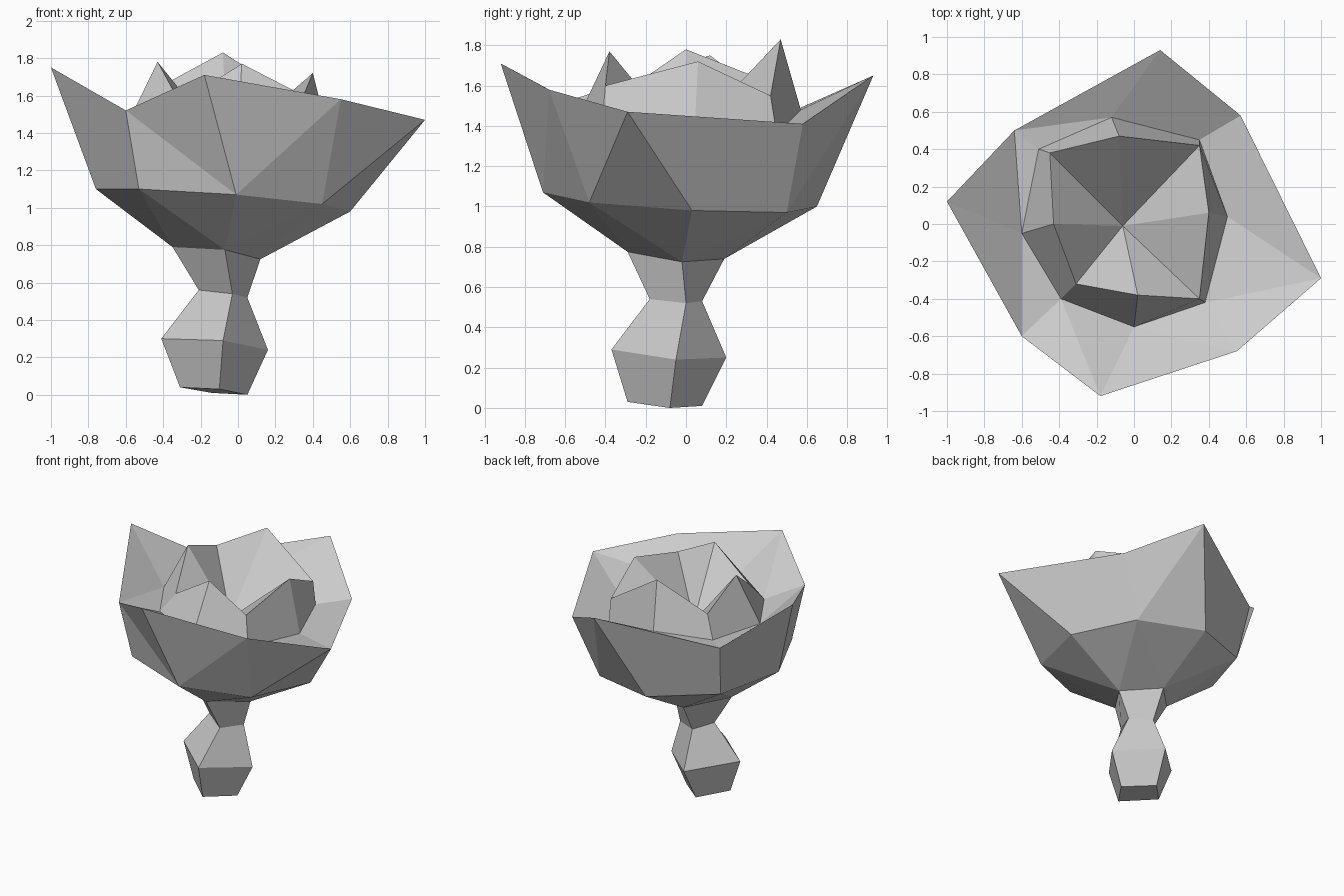
import bpy
import bmesh

default_cube = bpy.data.objects.get("Cube")
if default_cube:
    bpy.data.objects.remove(default_cube, do_unlink=True)


def make_material(name, color):
    material = bpy.data.materials.new(name)
    material.use_nodes = True
    material.diffuse_color = color
    material.node_tree.nodes["Principled BSDF"].inputs["Base Color"].default_value = color
    return material


light_grey = make_material("light grey", (0.6, 0.6, 0.6, 1))


def add_ring(bm, points):
    """Add one counter-clockwise ring of corners, starting at the front."""
    return [bm.verts.new(point) for point in points]


def bridge(bm, lower, upper, folds=""):
    """Join two rings; folds gives the crease of each panel: / or \\ or . for none."""
    count = len(lower)
    for i in range(count):
        j = (i + 1) % count
        a, b, c, d = lower[i], lower[j], upper[j], upper[i]
        fold = folds[i] if folds else "."
        if fold == "/":
            bm.faces.new((a, b, c))
            bm.faces.new((a, c, d))
        elif fold == "\\":
            bm.faces.new((a, b, d))
            bm.faces.new((b, c, d))
        else:
            bm.faces.new((a, b, c, d))


def flare(bm, lower, upper):
    """Join a ring to one with twice as many corners."""
    count = len(lower)
    for i in range(count):
        here, after = lower[i], lower[(i + 1) % count]
        first, corner = upper[2 * i], upper[2 * i + 1]
        last = upper[(2 * i + 2) % len(upper)]
        bm.faces.new((here, corner, first))
        bm.faces.new((here, after, corner))
        bm.faces.new((after, last, corner))


def fan(bm, ring, tip):
    """Close a ring with triangles meeting at a point."""
    centre = bm.verts.new(tip)
    for i, corner in enumerate(ring):
        bm.faces.new((corner, ring[(i + 1) % len(ring)], centre))


def finish(bm, name):
    mesh = bpy.data.meshes.new(name)
    bm.to_mesh(mesh)
    bm.free()
    mesh.materials.append(light_grey)
    part = bpy.data.objects.new(name, mesh)
    bpy.context.collection.objects.link(part)
    return part


# Rings shared by neighbouring parts
collar = [(-.07, -.29, .775), (.12, -.02, .725), (-.11, .19, .74), (-.35, -.06, .79)]
valley = [(0, -.55, 1.41), (.38, -.42, 1.37), (.5, .04, 1.33), (.35, .45, 1.36),
          (-.12, .57, 1.48), (-.51, .4, 1.45), (-.6, -.05, 1.43), (-.39, -.4, 1.43)]

# Four-sided stem with a swollen belly and a narrow waist
bm = bmesh.new()
foot = add_ring(bm, [(-.1, -.29, .03), (.05, -.08, 0), (-.14, .08, .01), (-.31, -.1, .04)])
belly = add_ring(bm, [(-.08, -.37, .29), (.16, -.05, .24), (-.12, .2, .25), (-.41, -.08, .3)])
waist = add_ring(bm, [(-.03, -.18, .54), (.05, 0, .52), (-.11, .08, .53), (-.21, -.05, .56)])
stem_top = add_ring(bm, collar)
bm.faces.new(reversed(foot))
bridge(bm, foot, belly)
bridge(bm, belly, waist)
bridge(bm, waist, stem_top)
finish(bm, "stem")

# Outer bowl: flared underside, wall, uneven rim and the slope inside it
bm = bmesh.new()
base = add_ring(bm, collar)
hip = add_ring(bm, [(-.01, -.71, 1.07), (.45, -.48, 1.02), (.6, .03, .98), (.39, .5, .97),
                    (-.11, .65, 1), (-.59, .42, 1.06), (-.76, -.05, 1.1), (-.53, -.54, 1.1)])
rim = add_ring(bm, [(-.18, -.92, 1.71), (.55, -.68, 1.58), (1, -.29, 1.47), (.57, .58, 1.41),
                    (.14, .93, 1.65), (-.64, .5, 1.46), (-1, .12, 1.75), (-.6, -.6, 1.52)])
inside = add_ring(bm, valley)
flare(bm, base, hip)
bridge(bm, hip, rim, "//./...\\")
bridge(bm, rim, inside, "\\\\.\\\\/\\\\")
finish(bm, "outer_bowl")

# Inner cup: pointed rim and a hollow centre
bm = bmesh.new()
cup_base = add_ring(bm, valley)
cup_rim = add_ring(bm, [(.02, -.38, 1.77), (.35, -.4, 1.6), (.4, .06, 1.72), (.35, .42, 1.55),
                        (-.08, .47, 1.83), (-.45, .38, 1.63), (-.43, 0, 1.78), (-.31, -.32, 1.56)])
bridge(bm, cup_base, cup_rim)
fan(bm, cup_rim, (-.06, -.01, 1.32))
finish(bm, "inner_cup")
